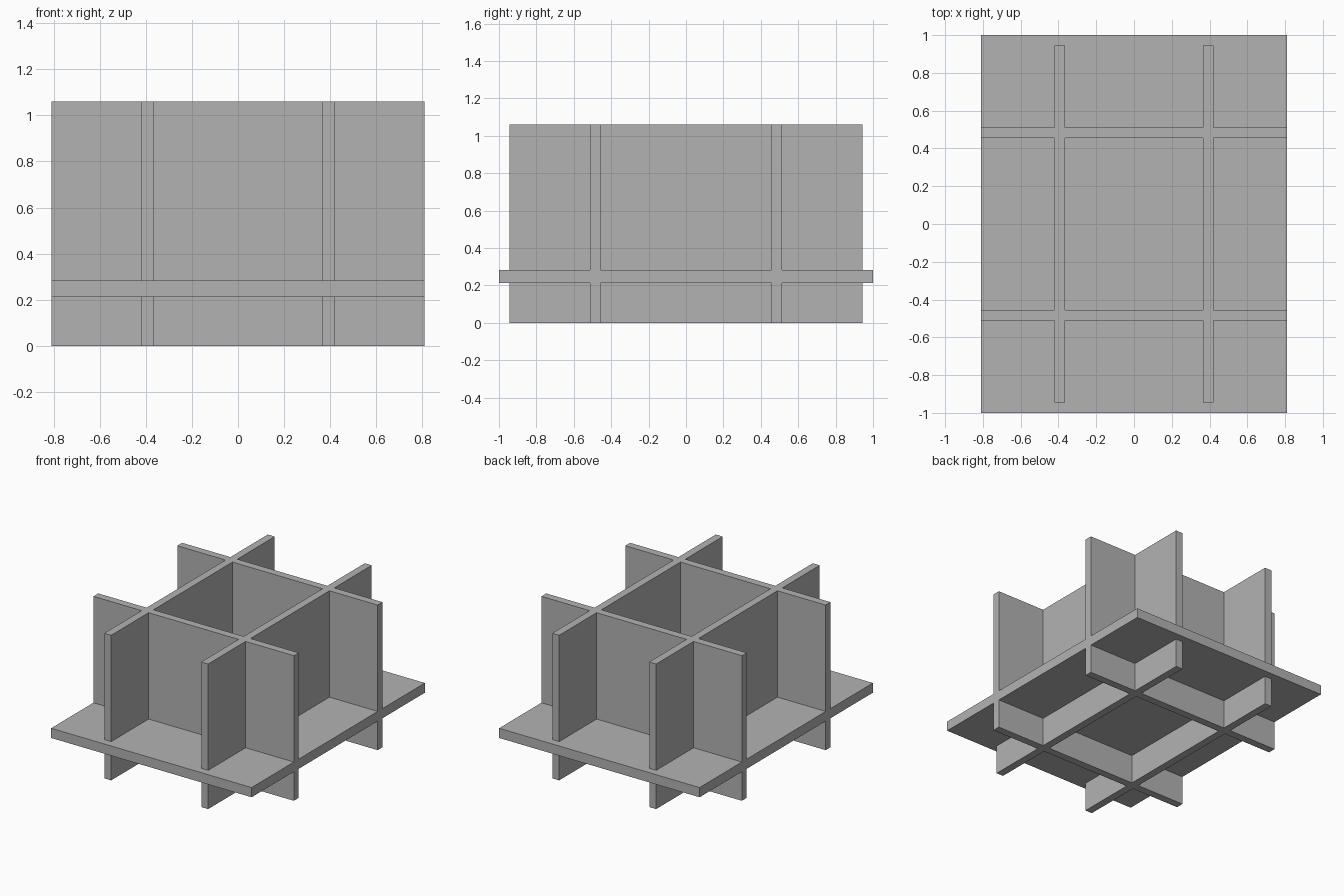
import bpy

if "Cube" in bpy.data.objects:
    bpy.data.objects.remove(bpy.data.objects["Cube"])

HX, HY, H = 0.81, 1.0, 1.06      # half width, half depth, height
WALL = 0.056                     # wall thickness

grey = bpy.data.materials.new("plain_grey")
grey.diffuse_color = (0.45, 0.45, 0.45, 1)
grey.use_nodes = True
grey.node_tree.nodes["Principled BSDF"].inputs["Base Color"].default_value = grey.diffuse_color


def box(name, lo, hi):
    """Box spanning two opposite corners."""
    bpy.ops.mesh.primitive_cube_add(size=1)
    ob = bpy.context.object
    ob.name = name
    for v in ob.data.vertices:
        v.co = [h if c > 0 else l for c, l, h in zip(v.co, lo, hi)]
    ob.data.materials.append(grey)
    return ob


# Horizontal shelf
frame = box("interlocking_panel_frame", (-HX, -HY, 0.212), (HX, HY, 0.283))

# Two walls across and two walls lengthwise
walls = []
for s in (-1, 1):
    x, y, t = s * 0.392, s * 0.484, WALL / 2
    walls.append(box("cross_wall", (-HX, y - t, 0), (HX, y + t, H)))
    walls.append(box("long_wall", (x - t, -0.944, 0), (x + t, 0.944, H)))

# Fuse all the panels into one solid
bpy.ops.object.select_all(action='DESELECT')
frame.select_set(True)
bpy.context.view_layer.objects.active = frame
for wall in walls:
    mod = frame.modifiers.new("fuse", 'BOOLEAN')
    mod.operation = 'UNION'
    mod.solver = 'EXACT'
    mod.object = wall
    bpy.ops.object.modifier_apply(modifier=mod.name)
    bpy.data.objects.remove(wall, do_unlink=True)
